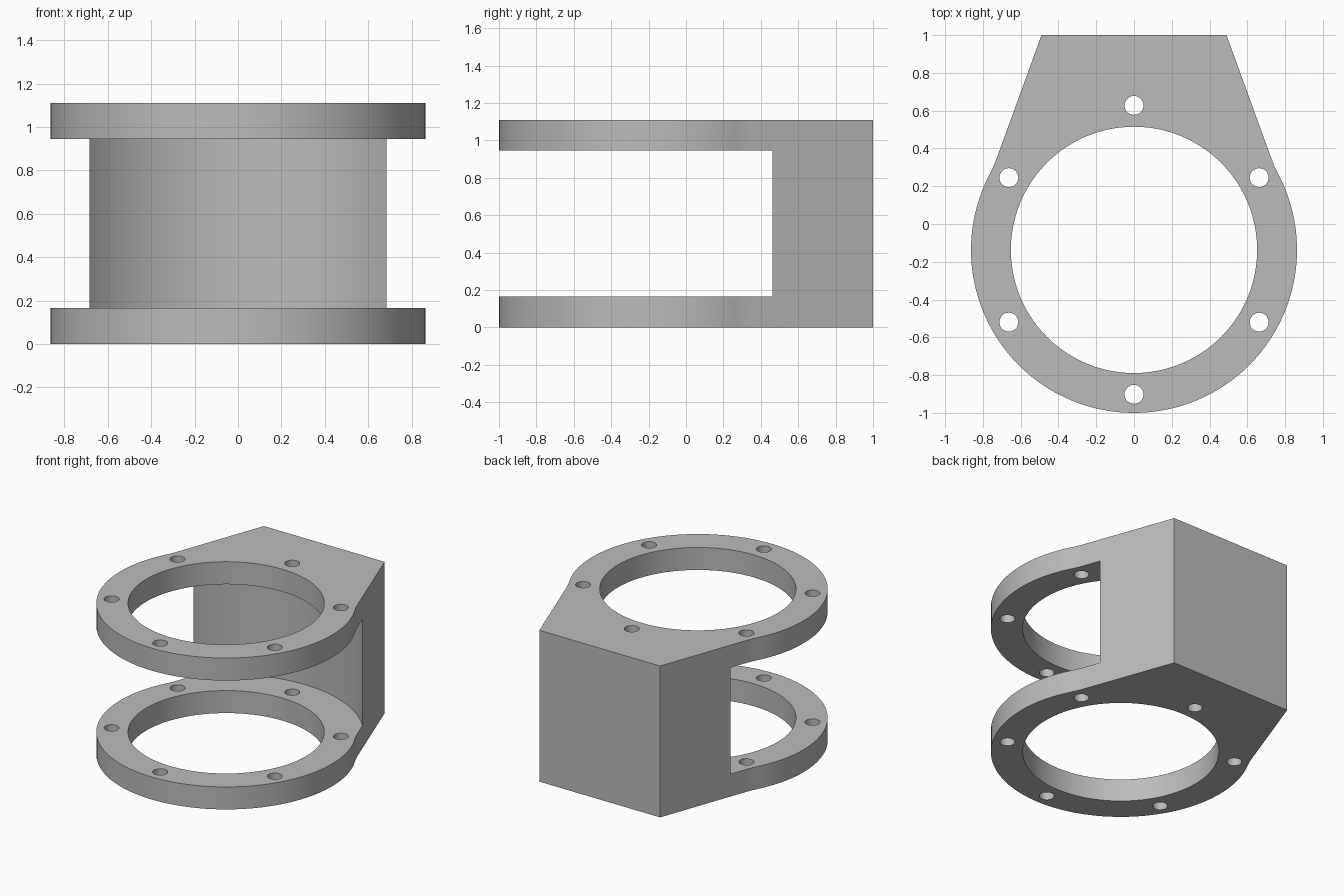
import bpy, bmesh, math
from mathutils import Vector

if "Cube" in bpy.data.objects:
    bpy.data.objects.remove(bpy.data.objects["Cube"])

CY = -0.137                 # centre line of the rings
R_OUT, R_BORE, R_CLEAR = 0.863, 0.652, 0.911
R_BOLTS, R_HOLE = 0.765, 0.05
H, Z_LOW, Z_HIGH = 1.11, 0.165, 0.945

grey = bpy.data.materials.new("plain_grey")
grey.diffuse_color = (0.5, 0.5, 0.5, 1)
grey.use_nodes = True
grey.node_tree.nodes["Principled BSDF"].inputs["Base Color"].default_value = grey.diffuse_color


def prism(name, pts, z0, z1):
    """Extrude a flat outline from z0 to z1."""
    bm = bmesh.new()
    face = bm.faces.new([bm.verts.new((x, y, z0)) for x, y in pts])
    new = bmesh.ops.extrude_face_region(bm, geom=[face])["geom"]
    bmesh.ops.translate(bm, vec=(0, 0, z1 - z0),
                        verts=[v for v in new if isinstance(v, bmesh.types.BMVert)])
    bmesh.ops.recalc_face_normals(bm, faces=bm.faces)
    me = bpy.data.meshes.new(name)
    bm.to_mesh(me)
    bm.free()
    ob = bpy.data.objects.new(name, me)
    bpy.context.collection.objects.link(ob)
    me.materials.append(grey)
    return ob


def circle(x, y, r, n):
    return [(x + r * math.cos(2 * math.pi * i / n),
             y + r * math.sin(2 * math.pi * i / n)) for i in range(n)]


# Right half of the outline: flat back, sloped flank, soft blend, round front
corner = Vector((0.49, 1.0))
kink = Vector((R_OUT * math.cos(math.radians(30.3)),
               CY + R_OUT * math.sin(math.radians(30.3))))
a = kink + (corner - kink).normalized() * 0.05
b_ang = math.radians(26.5)
b = Vector((R_OUT * math.cos(b_ang), CY + R_OUT * math.sin(b_ang)))
half = [corner]
for i in range(6):
    t = i / 6
    half.append(a * (1 - t) ** 2 + kink * 2 * t * (1 - t) + b * t * t)
N = 48
for i in range(N + 1):
    ang = b_ang + (-math.pi / 2 - b_ang) * i / N
    half.append(Vector((R_OUT * math.cos(ang), CY + R_OUT * math.sin(ang))))
outline = [(p.x, p.y) for p in half] + [(-p.x, p.y) for p in reversed(half[:-1])]
body = prism("bracket_body", outline, 0, H)

# Cutters: round clearance between flanges, main bore, six bolt holes
cutters = [prism("clearance_cutter", circle(0, CY, R_CLEAR, 128), Z_LOW, Z_HIGH),
           prism("bore_cutter", circle(0, CY, R_BORE, 96), -0.1, H + 0.1)]
for i in range(6):
    ang = math.radians(30 + 60 * i)
    cutters.append(prism("bolt_hole_cutter",
                         circle(R_BOLTS * math.cos(ang), CY + R_BOLTS * math.sin(ang), R_HOLE, 32),
                         -0.1, H + 0.1))

bpy.context.view_layer.objects.active = body
for c in cutters:
    c.hide_render = True
    mod = body.modifiers.new("cut", 'BOOLEAN')
    mod.operation, mod.solver, mod.object = 'DIFFERENCE', 'EXACT', c
    bpy.ops.object.modifier_apply(modifier=mod.name)
for c in cutters:
    bpy.data.objects.remove(c)

bpy.ops.object.select_all(action='DESELECT')
body.select_set(True)
bpy.ops.object.shade_smooth_by_angle(angle=math.radians(30))
